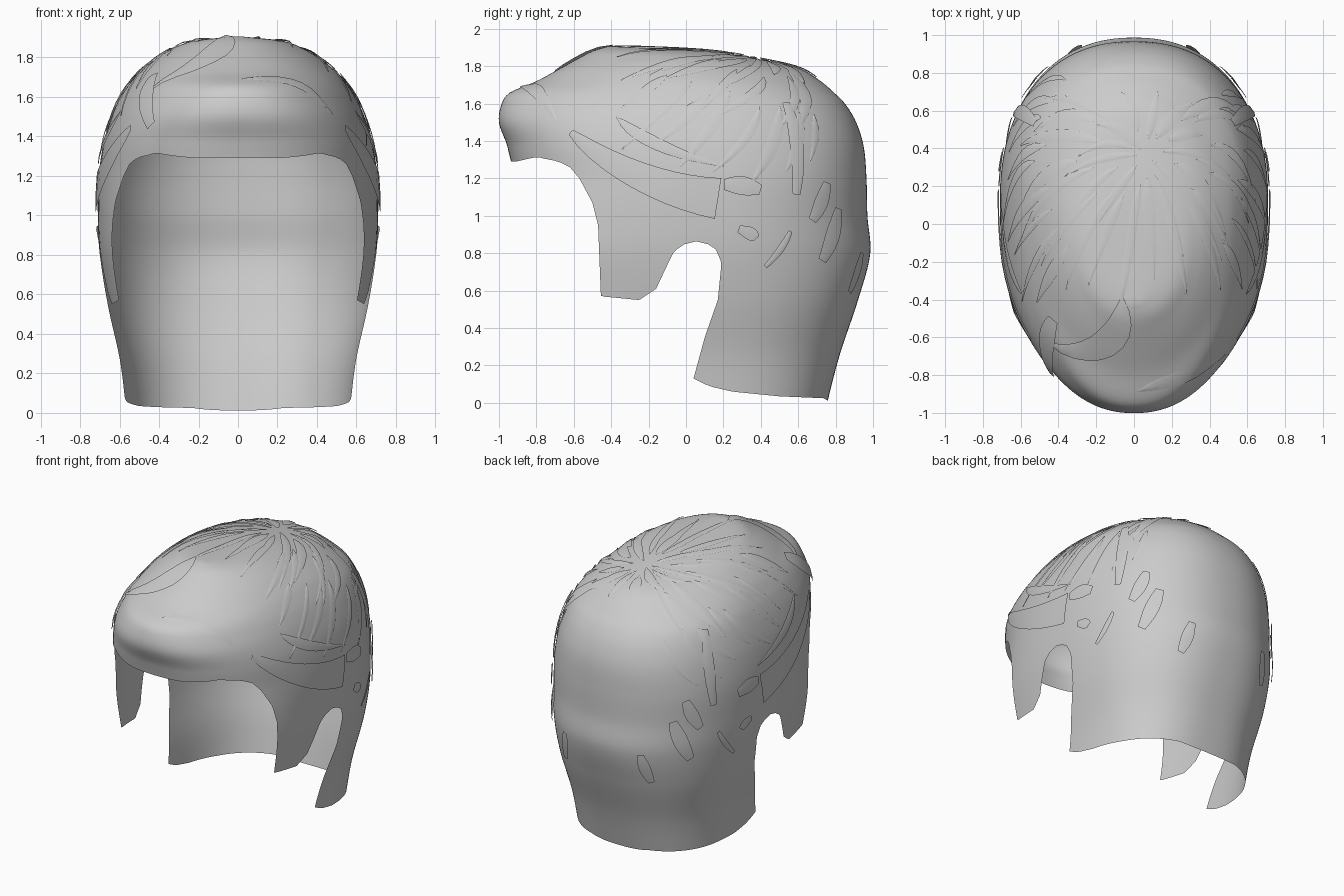
import bpy, bmesh, math, random
from mathutils import Vector
from mathutils.bvhtree import BVHTree
from mathutils.geometry import intersect_point_line

cube = bpy.data.objects.get("Cube")
if cube:
    bpy.data.objects.remove(cube, do_unlink=True)
random.seed(4)

grey = bpy.data.materials.new("hair_grey")
grey.use_nodes = True
grey.diffuse_color = (0.6, 0.6, 0.6, 1)
grey.node_tree.nodes["Principled BSDF"].inputs["Base Color"].default_value = (0.6, 0.6, 0.6, 1)

# Horizontal sections: height, front y, back y, widest y, half width, front and back roundness
SECTIONS = [
    (1.905, -.42, -.36, -.39, .03, 2, 2), (1.885, -.49, .08, -.2, .22, 2, 2),
    (1.84, -.58, .38, -.1, .34, 2, 2.1), (1.79, -.67, .6, -.03, .42, 2.1, 2.1),
    (1.72, -.8, .72, .04, .505, 2.1, 2.1), (1.66, -.94, .79, .08, .555, 2.1, 2.2),
    (1.6, -.985, .85, .1, .595, 2.15, 2.25), (1.5, -1, .91, .1, .64, 2.25, 2.25),
    (1.37, -.955, .95, .1, .68, 2.35, 2.25), (1.2, -.93, .965, .12, .705, 2.35, 2.25),
    (1, -1, .97, .12, .71, 2.3, 2.25), (.8, -1.08, .985, .12, .7, 2.25, 2.25),
    (.55, -1.1, .92, .12, .66, 2.2, 2.4), (.25, -1.1, .82, .1, .595, 2.2, 2.5),
    (-.06, -1.1, .74, .08, .56, 2.2, 2.6)]

# Hairline seen from the side (y, z), from the brow round the ear to the nape
RIM = [(-2, 1.29), (-.91, 1.29), (-.8, 1.315), (-.68, 1.29), (-.62, 1.26), (-.57, 1.2), (-.5, 1.07),
       (-.47, .95), (-.455, .57), (-.25, .55), (-.16, .61), (-.07, .8), (-.03, .84), (.04, .865),
       (.1, .86), (.16, .82), (.19, .75), (.17, .55), (.1, .35), (.04, .13), (.12, .09), (.25, .06),
       (.5, .035), (.74, .025), (.77, 0), (2, 0)]


def slope(k, c):
    a, b = SECTIONS[max(k - 1, 0)], SECTIONS[min(k + 1, len(SECTIONS) - 1)]
    return (b[c] - a[c]) / (b[0] - a[0])


def section(z):
    """Smoothly interpolated section values at height z."""
    k = next((i for i, s in enumerate(SECTIONS[1:]) if z >= s[0]), len(SECTIONS) - 2)
    a, b = SECTIONS[k], SECTIONS[k + 1]
    h = b[0] - a[0]
    t = (z - a[0]) / h
    ease = t * t * (3 - 2 * t)
    return [a[c] + (b[c] - a[c]) * ease + h * t * (1 - t) * ((1 - t) * slope(k, c) - t * slope(k + 1, c))
            for c in range(1, 7)]


def surface(angle, z):
    front, back, mid, width, round_front, round_back = section(z)
    c, s = math.cos(angle), math.sin(angle)
    e = 2 / (round_front if s < 0 else round_back)
    depth = mid - front if s < 0 else back - mid
    return Vector((math.copysign(abs(c) ** e, c) * width,
                   mid + math.copysign(abs(s) ** e, s) * depth, z))


def side_x(y, z):
    front, back, mid, width, round_front, round_back = section(z)
    n = round_front if y < mid else round_back
    u = min(1, abs(y - mid) / (mid - front if y < mid else back - mid))
    return width * (1 - u ** n) ** (1 / n)


def below_rim(y, z):
    poly = RIM + [(2, -1), (-2, -1)]
    inside = False
    for (y1, z1), (y2, z2) in zip(poly, poly[1:] + poly[:1]):
        if (z1 > z) != (z2 > z) and y < y1 + (z - z1) * (y2 - y1) / (z2 - z1):
            inside = not inside
    return inside


def nearest_rim(y, z):
    p = Vector((y, z, 0))
    found = []
    for a, b in zip(RIM, RIM[1:]):
        a, b = Vector((*a, 0)), Vector((*b, 0))
        q, t = intersect_point_line(p, a, b)
        q = a if t < 0 else b if t > 1 else q
        found.append(((q - p).length, q))
    return min(found, key=lambda f: f[0])[1]


def finish(name, bm):
    mesh = bpy.data.meshes.new(name)
    bm.to_mesh(mesh)
    bm.free()
    obj = bpy.data.objects.new(name, mesh)
    bpy.context.collection.objects.link(obj)
    mesh.materials.append(grey)
    for poly in mesh.polygons:
        poly.use_smooth = True


# Main shell, lofted from crown to nape
COLS, ROWS = 160, 110
bm = bmesh.new()
angle_of = {}
rings = []
for k in range(ROWS + 1):
    z = 1.905 - 1.955 * (k / ROWS) ** 1.25
    ring = []
    for i in range(COLS):
        a = math.tau * i / COLS
        v = bm.verts.new(surface(a, z))
        angle_of[v] = a
        ring.append(v)
    rings.append(ring)
bm.faces.new(rings[0])
for upper, lower in zip(rings, rings[1:]):
    for i in range(COLS):
        j = (i + 1) % COLS
        bm.faces.new((upper[i], lower[i], lower[j], upper[j]))

# Open the face, ears and neck, then straighten the cut edge onto the hairline
cut = [f for f in bm.faces if below_rim(*f.calc_center_median().yz)]
bmesh.ops.delete(bm, geom=cut, context='FACES')
for v in [v for v in bm.verts if v.is_boundary]:
    q = nearest_rim(v.co.y, v.co.z)
    if v.co.y < -.68 or (v.co.y > .25 and v.co.z < .2):
        v.co = surface(angle_of[v], q.y)
    else:
        v.co = Vector((math.copysign(side_x(q.x, q.y), v.co.x), q.x, q.y))
bm.normal_update()
tree = BVHTree.FromBMesh(bm)
finish("hair_shell", bm)

CENTRE = Vector((0, .1, .9))


# Outlines of a lock along its length
def pointed(t):
    return .1 + .9 * math.sin(math.pi * t ** .8)


def blunt(t):
    return .55 + .45 * math.sin(math.pi * t)


def fan(t):
    return .15 + .85 * t ** .7


def add_lock(bm, targets, width, lift=.01, outline=pointed):
    """Curved plate laid over the shell through the target points."""
    hits = []
    for t in targets:
        loc, normal, _, _ = tree.ray_cast(CENTRE, (Vector(t) - CENTRE).normalized())
        if loc:
            hits.append((loc, normal))
    rows = []
    n = len(hits) - 1
    if n < 2:
        return
    for k, (loc, normal) in enumerate(hits):
        along = hits[min(k + 1, n)][0] - hits[max(k - 1, 0)][0]
        across = normal.cross(along).normalized()
        half = across * width / 2 * outline(k / n)
        base = loc + normal * lift
        rows.append([bm.verts.new(base - half - normal * .002),
                     bm.verts.new(base + normal * .002),
                     bm.verts.new(base + half - normal * .002)])
    for r, s in zip(rows, rows[1:]):
        for i in (0, 1):
            bm.faces.new((r[i], s[i], s[i + 1], r[i + 1]))


def curve(a, b, c, steps=10):
    a, b, c = Vector(a), Vector(b), Vector(c)
    ts = [k / steps for k in range(steps + 1)]
    return [a * (1 - t) ** 2 + b * 2 * t * (1 - t) + c * t * t for t in ts]


# Strands combed out from the crown and bending forward
crown = (Vector((.06, .36, 1.84)) - CENTRE).normalized()
u = crown.cross(Vector((0, 1, 0))).normalized()
w = crown.cross(u)
bm = bmesh.new()
for layer, (start, end) in enumerate([(6, 26), (18, 40), (34, 56)]):
    count = 15 + 7 * layer
    for i in range(count):
        a = math.tau * (i + random.uniform(-.3, .3)) / count
        p0, p1 = start + random.uniform(-4, 4), end + random.uniform(-6, 6)
        out = u * math.cos(a) + w * math.sin(a)
        bend = random.uniform(.08, .32) * abs(out.x)
        pts = []
        for k in range(9):
            t = k / 8
            p = math.radians(p0 + (p1 - p0) * t)
            pts.append(CENTRE + crown * math.cos(p) + out * math.sin(p) - Vector((0, bend * t * t, 0)))
        tip = (pts[-1] - CENTRE).normalized()
        if -.55 < tip.y < .7:
            add_lock(bm, pts, random.uniform(.04, .08), .008)
finish("crown_strands", bm)

# Broad swept bands above the ears and small loose locks, on both sides
for side, label in ((1, "left"), (-1, "right")):
    bm = bmesh.new()
    add_lock(bm, curve((side * .54, -.62, 1.45), (side * .66, -.25, 1.13), (side * .7, .17, 1.09)),
             .22, .01, fan)
    add_lock(bm, curve((side * .6, -.38, 1.54), (side * .66, -.2, 1.34), (side * .69, .2, 1.26)), .07)
    add_lock(bm, curve((side * .69, .2, 1.16), (side * .7, .3, 1.17), (side * .69, .4, 1.14)), .1, .01, blunt)
    finish(label + "_swept_band", bm)
    bm = bmesh.new()
    for top, bottom, width in [((.55, .56, 1.65), (.64, .6, 1.12), .08),
                               ((.56, .8, 1.2), (.62, .71, .98), .09),
                               ((.5, .87, 1.05), (.58, .77, .75), .1),
                               ((.7, .6, .92), (.7, .44, .72), .04),
                               ((.7, .28, .93), (.7, .38, .88), .07),
                               ((.3, .95, .8), (.35, .9, .58), .08)]:
        a, b = Vector(top), Vector(bottom)
        a.x, b.x = a.x * side, b.x * side
        add_lock(bm, curve(a, (a + b) / 2 + Vector((0, .03, 0)), b), width, .015, blunt)
    finish(label + "_loose_locks", bm)

# Swept locks over the front quiff
bm = bmesh.new()
add_lock(bm, curve((.02, -.85, 1.66), (.32, -.84, 1.76), (.47, -.68, 1.5)), .08, .006)
add_lock(bm, curve((-.06, -.38, 1.88), (-.04, -.7, 1.75), (-.46, -.66, 1.66)), .16, .012)
add_lock(bm, curve((-.42, -.5, 1.7), (-.47, -.6, 1.62), (-.42, -.76, 1.44)), .12, .015, blunt)
finish("quiff_locks", bm)
